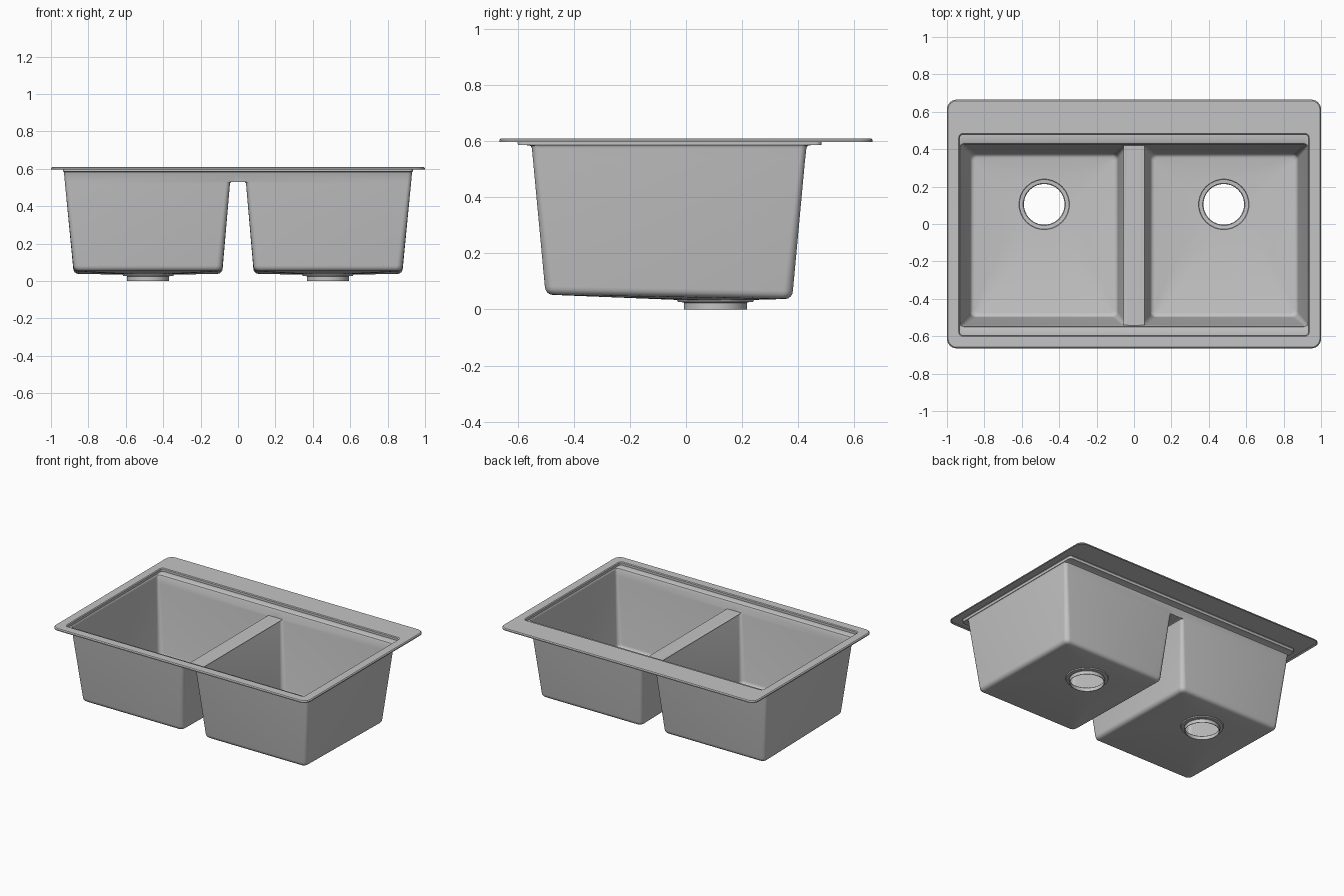
import bpy, bmesh
from math import sin, cos, pi

if "Cube" in bpy.data.objects:
    bpy.data.objects.remove(bpy.data.objects["Cube"])

STEPS = 6            # segments per rounded corner
DRAIN = (0.48, 0.105)
X_IN, R = 0.036, 0.02  # half width of the divider, bowl corner radius

steel = bpy.data.materials.new("light grey")
steel.use_nodes = True
steel.diffuse_color = (0.55, 0.55, 0.55, 1)
bsdf = next(n for n in steel.node_tree.nodes if n.type == "BSDF_PRINCIPLED")
bsdf.inputs["Base Color"].default_value = steel.diffuse_color


def corner(cx, cy, r, k):
    """Arc of one rounded corner; k = 0 is front left, counted anticlockwise."""
    angles = [pi + (k + i / STEPS) * pi / 2 for i in range(STEPS + 1)]
    return [(cx + r * cos(a), cy + r * sin(a)) for a in angles]


def rounded_rect(x0, x1, y0, y1, r):
    return (corner(x0 + r, y0 + r, r, 0) + corner(x1 - r, y0 + r, r, 1)
            + corner(x1 - r, y1 - r, r, 2) + corner(x0 + r, y1 - r, r, 3))


def half_rect(x1, y0, y1, r):
    """Open half of a rounded rectangle, cut at the mirror plane."""
    xi = X_IN + R
    return ([(0, y0), (xi, y0)] + corner(x1 - r, y0 + r, r, 1)
            + corner(x1 - r, y1 - r, r, 2) + [(xi, y1), (0, y1)])


def circle(r):
    n = 4 * (STEPS + 1)
    return [(DRAIN[0] + r * cos(pi + (i + 0.5) * 2 * pi / n),
             DRAIN[1] + r * sin(pi + (i + 0.5) * 2 * pi / n)) for i in range(n)]


def flat(points, z):
    return [(x, y, z) for x, y in points]


def loft(bm, loops, closed):
    rings = [[bm.verts.new(p) for p in loop] for loop in loops]
    for a, b in zip(rings, rings[1:]):
        n = len(a)
        for i in range(n if closed else n - 1):
            j = (i + 1) % n
            bm.faces.new((a[i], a[j], b[j], b[i]))


def finish(bm, name):
    """Weld, mirror, thicken and smooth one sheet part."""
    bmesh.ops.remove_doubles(bm, verts=bm.verts, dist=0.0002)
    bmesh.ops.recalc_face_normals(bm, faces=bm.faces)
    mesh = bpy.data.meshes.new(name)
    bm.to_mesh(mesh)
    bm.free()
    mesh.materials.append(steel)
    ob = bpy.data.objects.new(name, mesh)
    bpy.context.collection.objects.link(ob)
    ob.modifiers.new("Mirror", "MIRROR")
    sheet = ob.modifiers.new("Sheet", "SOLIDIFY")
    sheet.thickness, sheet.offset = 0.004, 0
    bpy.ops.object.select_all(action="DESELECT")
    ob.select_set(True)
    bpy.context.view_layer.objects.active = ob
    bpy.ops.object.convert(target="MESH")
    bpy.ops.object.shade_smooth_by_angle(angle=0.6)


bm = bmesh.new()

# Rim with folded lip, stepped ledge and upper basin wall, down to the divider
top = (0.924, -0.543, 0.422)
profile = [
    (0.998, -0.663, 0.663, 0.05, 0.597),
    (0.998, -0.663, 0.663, 0.05, 0.603),
    (0.993, -0.658, 0.658, 0.045, 0.608),
    (0.938, -0.602, 0.485, 0.024, 0.608),
    (0.934, -0.598, 0.481, 0.02, 0.604),
    (0.934, -0.598, 0.481, 0.02, 0.587),
    (0.932, -0.560, 0.438, 0.02, 0.587),
    (0.929, -0.551, 0.431, 0.02, 0.583),
    (0.928, -0.547, 0.427, 0.02, 0.574),
    (*top, R, 0.53),
]
loft(bm, [flat(half_rect(*p[:4]), p[4]) for p in profile], False)

# Flat top of the divider
xt, y0, y1 = top
strip = ([(0, y0)] + corner(X_IN + R, y0 + R, R, 0)[::-1]
         + corner(X_IN + R, y1 - R, R, 3)[::-1] + [(0, y1)])
bm.faces.new([bm.verts.new(p) for p in flat(strip, 0.53)])

# Tapered bowl wall
loops = [flat(rounded_rect(X_IN, xt, y0, y1, R), 0.53),
         flat(rounded_rect(0.042, 0.9237, -0.5427, 0.4217, R), 0.527),
         flat(rounded_rect(0.045, 0.923, -0.542, 0.421, R), 0.52)]


def floor_height(y):
    return 0.054 - 0.015 * (y + 0.48) / 0.85


# Fillet between wall and the sloping floor
for i in range(5):
    a = i / 4 * pi / 2
    inset, lift = 0.026 * (1 - cos(a)), 0.028 * (1 - sin(a))
    pts = rounded_rect(0.084 + inset, 0.879 - inset, -0.501 + inset,
                       0.379 - inset, 0.032 - inset / 2)
    loops.append([(x, y, floor_height(y) + lift) for x, y in pts])

# Floor falls towards the drain
loops.append(flat(circle(0.137), 0.036))
loft(bm, loops, True)
finish(bm, "sink_basin")

# Recessed drain seat and open outlet pipe
bm = bmesh.new()
loft(bm, [flat(circle(r), z) for r, z in
          [(0.137, 0.036), (0.134, 0.029), (0.114, 0.027),
           (0.111, 0.024), (0.111, 0)]], True)
finish(bm, "drain_outlets")
